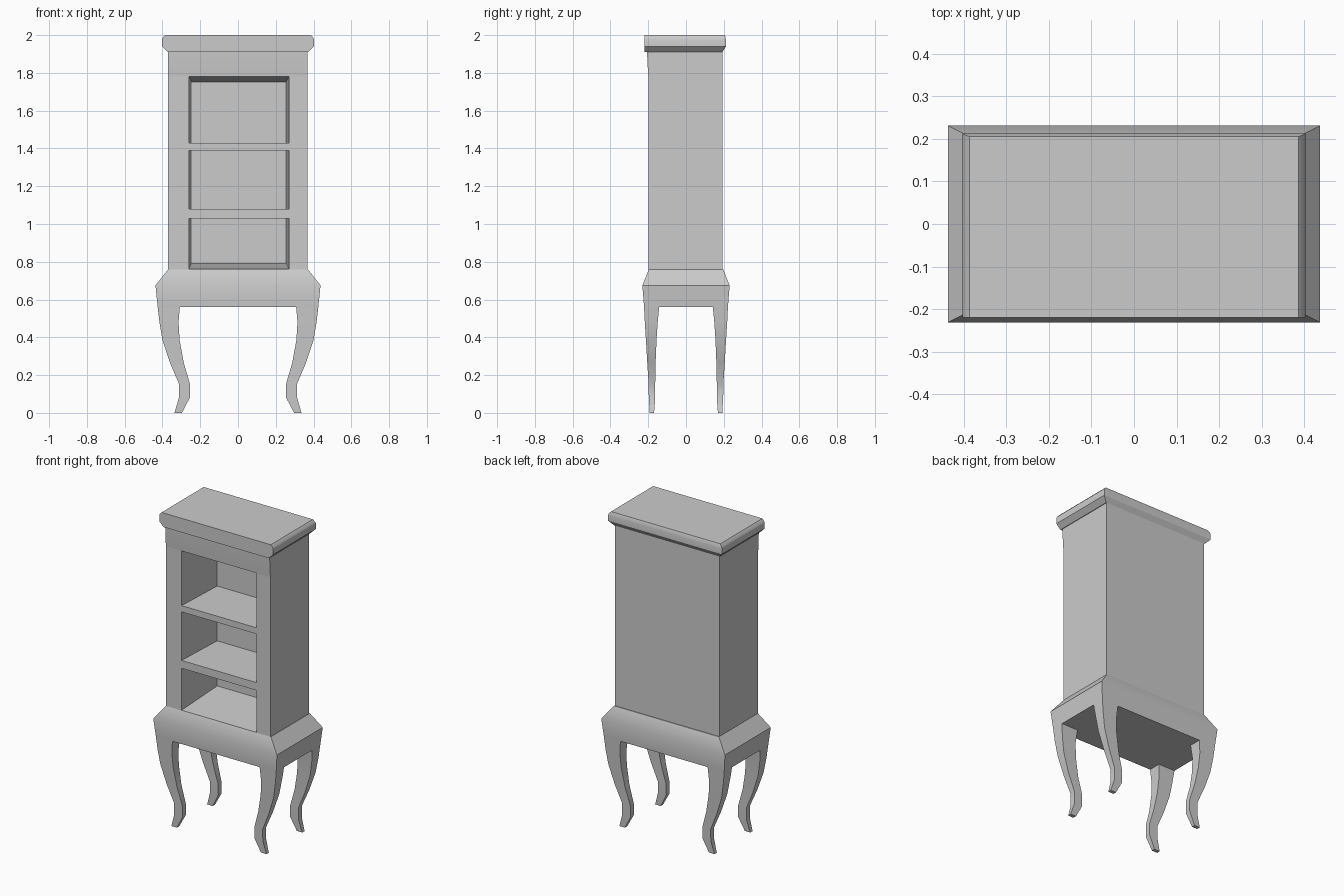
import bpy, bmesh
from math import radians

if "Cube" in bpy.data.objects:
    bpy.data.objects.remove(bpy.data.objects["Cube"])


def loft(name, rings):
    """Skin a stack of four-point rings and cap both ends."""
    bm = bmesh.new()
    loops = [[bm.verts.new(p) for p in ring] for ring in rings]
    for a, b in zip(loops, loops[1:]):
        for i in range(4):
            j = (i + 1) % 4
            bm.faces.new((a[i], a[j], b[j], b[i]))
    bm.faces.new(loops[0])
    bm.faces.new(loops[-1])
    bmesh.ops.recalc_face_normals(bm, faces=bm.faces)
    mesh = bpy.data.meshes.new(name)
    bm.to_mesh(mesh)
    bm.free()
    mesh.shade_smooth()
    mesh.set_sharp_from_angle(angle=radians(30))
    obj = bpy.data.objects.new(name, mesh)
    bpy.context.collection.objects.link(obj)
    return obj


def flat(x0, x1, y0, y1, z):
    """Horizontal rectangle."""
    return [(x0, y0, z), (x1, y0, z), (x1, y1, z), (x0, y1, z)]


def upright(x0, x1, z0, z1, y):
    """Rectangle facing front."""
    return [(x0, y, z0), (x1, y, z0), (x1, y, z1), (x0, y, z1)]


FRONT, BACK, INNER = -0.198, 0.192, 0.14

# Cabinet shell: outside, front frame, then the slightly tapered cavity
loft("cabinet_body", [
    upright(-0.37, 0.368, 0.76, 1.91, BACK),
    upright(-0.37, 0.368, 0.76, 1.91, FRONT),
    upright(-0.26, 0.27, 0.762, 1.78, FRONT),
    upright(-0.245, 0.255, 0.792, 1.752, INNER),
])

# Two shelves fitted to the cavity
for name, z0, z1 in (("lower_shelf", 1.03, 1.08), ("upper_shelf", 1.39, 1.43)):
    loft(name, [upright(-0.26, 0.27, z0, z1, FRONT),
                upright(-0.245, 0.255, z0, z1, INNER)])

# Shallow frieze flaring out under the crown
loft("frieze", [flat(-0.37, 0.368, y, -0.19, z)
                for z, y in ((1.78, -0.199), (1.85, -0.204), (1.91, -0.206))])

# Crown: flat front, rounded on the sides and back
loft("crown", [flat(-x, x, -0.22, y, z) for z, x, y in (
    (1.91, 0.372, 0.192), (1.94, 0.402, 0.212),
    (1.975, 0.402, 0.212), (1.985, 0.399, 0.21), (2.0, 0.386, 0.205))])

# Flared apron
loft("apron", [flat(-x, x, -y, y, z) for z, x, y in (
    (0.76, 0.37, 0.197), (0.675, 0.437, 0.231), (0.56, 0.425, 0.222))])

# Cabriole legs: z, inner x, outer x, inner y, outer y; mirrored to four
sections = [
    (0.56, 0.308, 0.425, 0.142, 0.222),
    (0.48, 0.315, 0.416, 0.150, 0.218),
    (0.385, 0.309, 0.400, 0.156, 0.212),
    (0.265, 0.287, 0.360, 0.161, 0.205),
    (0.155, 0.255, 0.313, 0.163, 0.198),
    (0.08, 0.255, 0.313, 0.163, 0.197),
    (0.0, 0.297, 0.336, 0.169, 0.192),
]
legs = loft("legs", [flat(x0, x1, y0, y1, z) for z, x0, x1, y0, y1 in sections])
mirror = legs.modifiers.new("four_corners", 'MIRROR')
mirror.use_axis = (True, True, False)
